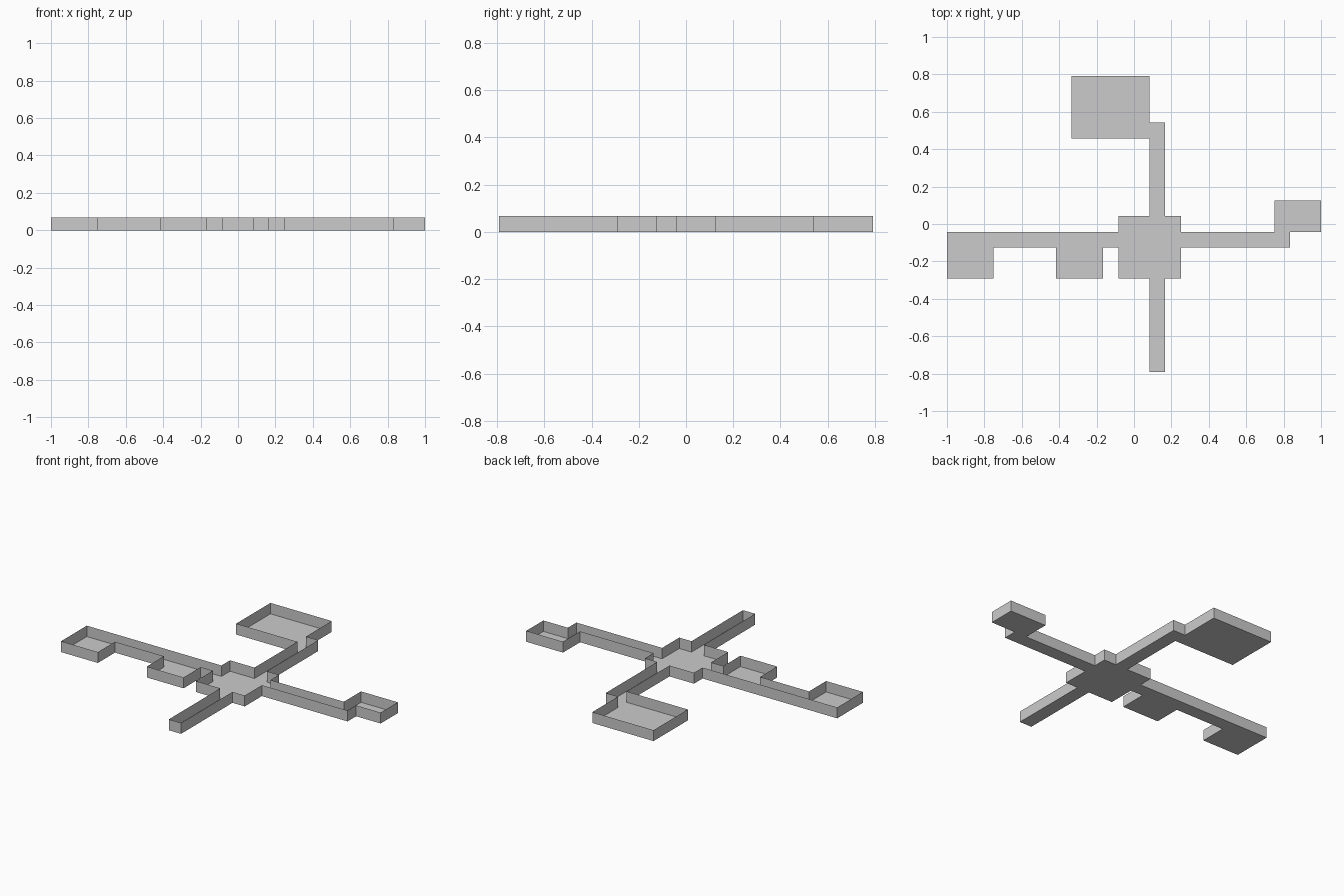
import bpy, bmesh
from math import radians

if "Cube" in bpy.data.objects:
    bpy.data.objects.remove(bpy.data.objects["Cube"])

CELL = 1 / 12          # plan grid size
HEIGHT = 0.067         # wall height

# Rooms and corridors in plan cells: x0, x1, y0, y1
AREAS = [
    (11, 15, 6, 10),   # central hall
    (0, 11, 8, 9),     # west corridor
    (0, 3, 6, 9),      # far west room
    (7, 10, 6, 9),     # near west room
    (15, 22, 8, 9),    # east corridor
    (21, 24, 9, 11),   # east room
    (13, 14, 0, 6),    # south corridor
    (13, 14, 10, 16),  # north corridor
    (8, 13, 15, 19),   # north room
]
cells = {(x, y) for x0, x1, y0, y1 in AREAS
         for x in range(x0, x1) for y in range(y0, y1)}


def finish(bm, name):
    bmesh.ops.dissolve_limit(bm, angle_limit=radians(1),
                             verts=bm.verts[:], edges=bm.edges[:])
    mesh = bpy.data.meshes.new(name)
    bm.to_mesh(mesh)
    bm.free()
    bpy.context.collection.objects.link(bpy.data.objects.new(name, mesh))


def plan():
    bm = bmesh.new()
    for x, y in sorted(cells):
        bm.faces.new([bm.verts.new(((x + i - 12) * CELL, (y + j - 9.5) * CELL, 0))
                      for i, j in ((0, 0), (1, 0), (1, 1), (0, 1))])
    bmesh.ops.remove_doubles(bm, verts=bm.verts[:], dist=1e-4)
    return bm


# Floor: one flat sheet covering every area
finish(plan(), "floor")

# Walls: the outline of the plan raised into thin sheets
bm = plan()
ground = bm.faces[:]
rim = [e for e in bm.edges if e.is_boundary]
raised = bmesh.ops.extrude_edge_only(bm, edges=rim)["geom"]
bmesh.ops.translate(bm, vec=(0, 0, HEIGHT),
                    verts=[v for v in raised if isinstance(v, bmesh.types.BMVert)])
bmesh.ops.recalc_face_normals(bm, faces=bm.faces[:])
# An open tray: make sure the ground faces down so the walls face outward
if ground[0].normal.z > 0:
    bmesh.ops.reverse_faces(bm, faces=bm.faces[:])
bmesh.ops.delete(bm, geom=ground, context='FACES')
finish(bm, "walls")
